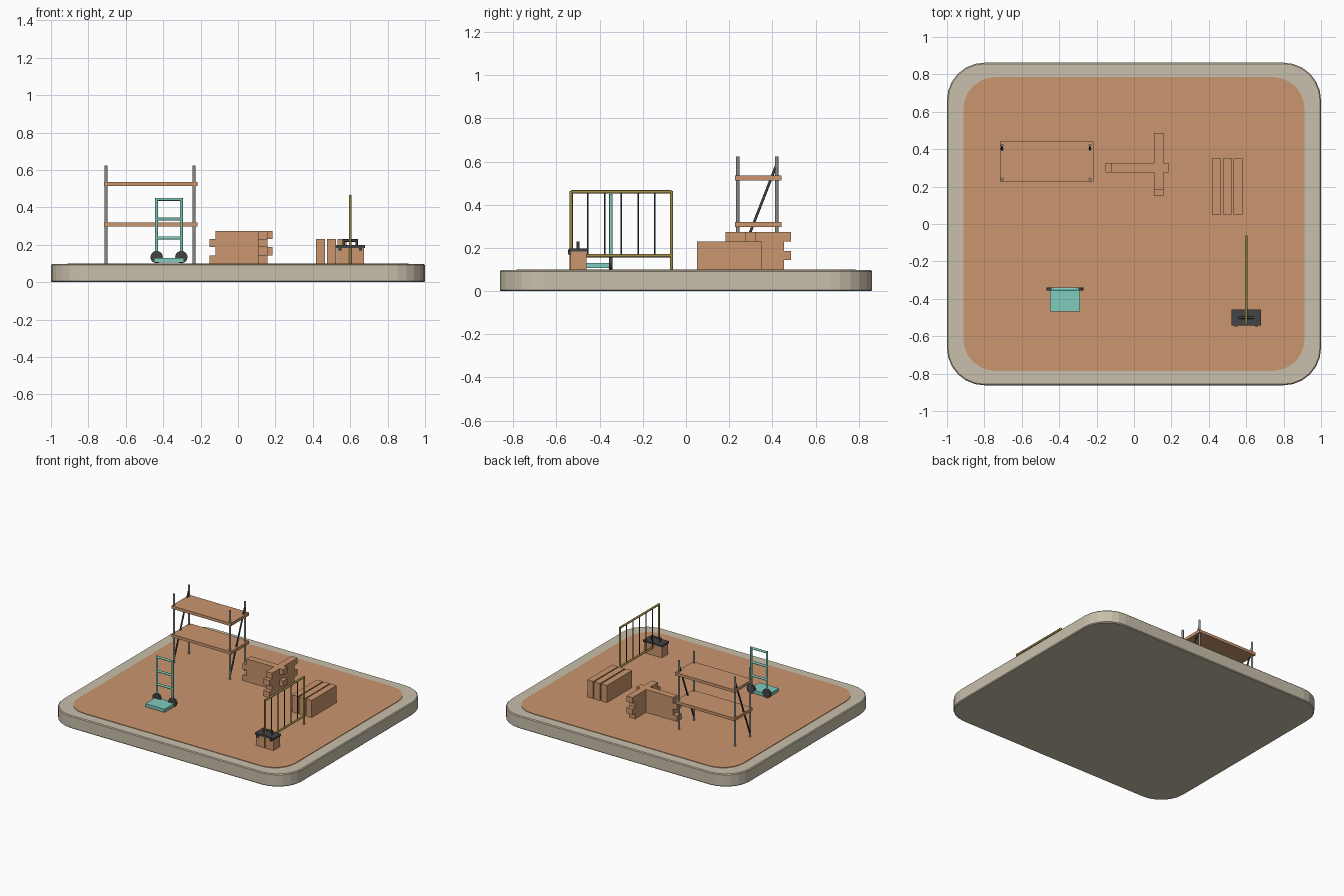
import bpy, bmesh, math
from mathutils import Vector

if "Cube" in bpy.data.objects:
    bpy.data.objects.remove(bpy.data.objects["Cube"])


def srgb(r, g, b):
    f = lambda c: c / 12.92 if c <= 0.04045 else ((c + 0.055) / 1.055) ** 2.4
    return tuple(f(c / 255) for c in (r, g, b)) + (1.0,)


def mat(name, *rgb):
    m = bpy.data.materials.new(name)
    m.diffuse_color = srgb(*rgb)
    m.use_nodes = True
    m.node_tree.nodes["Principled BSDF"].inputs["Base Color"].default_value = m.diffuse_color
    return m


STONE = mat("pale stone", 201, 192, 172)
CLAY = mat("clay brown", 202, 150, 110)
STEEL = mat("grey steel", 142, 142, 136)
TEAL = mat("teal", 126, 204, 188)
BLACK = mat("charcoal", 68, 68, 70)
BRASS = mat("dull brass", 156, 138, 70)


def finish(name, bm, m, smooth=False):
    bmesh.ops.recalc_face_normals(bm, faces=bm.faces)
    me = bpy.data.meshes.new(name)
    bm.to_mesh(me)
    bm.free()
    me.materials.append(m)
    ob = bpy.data.objects.new(name, me)
    bpy.context.collection.objects.link(ob)
    if smooth:
        bpy.ops.object.select_all(action='DESELECT')
        ob.select_set(True)
        bpy.context.view_layer.objects.active = ob
        bpy.ops.object.shade_smooth_by_angle(angle=math.radians(50))
    return ob


def boxes(name, m, *ranges):
    """Each range is (x0, x1, y0, y1, z0, z1)."""
    bm = bmesh.new()
    for x0, x1, y0, y1, z0, z1 in ranges:
        vs = bmesh.ops.create_cube(bm, size=1)['verts']
        for v in vs:
            v.co = ((x0 + x1) / 2 + v.co.x * (x1 - x0),
                    (y0 + y1) / 2 + v.co.y * (y1 - y0),
                    (z0 + z1) / 2 + v.co.z * (z1 - z0))
    return finish(name, bm, m)


def rods(name, m, r, *ends, sides=10):
    """Each end pair is (start, finish) of a round bar."""
    bm = bmesh.new()
    for a, b in ends:
        a, b = Vector(a), Vector(b)
        vs = bmesh.ops.create_cone(bm, cap_ends=True, segments=sides, radius1=r,
                                   radius2=r, depth=(b - a).length)['verts']
        q = (b - a).to_track_quat('Z', 'Y')
        for v in vs:
            v.co = q @ v.co + (a + b) / 2
    return finish(name, bm, m, True)


def slab(name, m, hx, hy, r, z0, z1, bevel=0.0, seg=6):
    """Rounded rectangle plate with an optional edge chamfer."""
    bm = bmesh.new()
    pts = []
    for k, (sx, sy) in enumerate(((1, 1), (-1, 1), (-1, -1), (1, -1))):
        for i in range(seg + 1):
            t = (k + i / seg) * math.pi / 2
            pts.append((sx * (hx - r) + r * math.cos(t), sy * (hy - r) + r * math.sin(t)))
    face = bm.faces.new([bm.verts.new((x, y, z0)) for x, y in pts])
    ext = bmesh.ops.extrude_face_region(bm, geom=[face])['geom']
    for v in ext:
        if isinstance(v, bmesh.types.BMVert):
            v.co.z = z1
    if bevel:
        rims = [e for e in bm.edges if abs(e.verts[0].co.z - e.verts[1].co.z) < 1e-6]
        bmesh.ops.bevel(bm, geom=rims, offset=bevel, segments=1, affect='EDGES')
    return finish(name, bm, m)


# Ground platform
slab("platform_base", STONE, 1.0, 0.8625, 0.2, 0.0, 0.097, bevel=0.006)
slab("floor_panel", CLAY, 0.912, 0.785, 0.17, 0.09, 0.101)
F = 0.1

# Scaffold: four posts, two decks, two diagonal braces
PX, PY = (-0.705, -0.235), (0.24, 0.42)
rods("scaffold_posts", STEEL, 0.008, *[((x, y, F), (x, y, 0.623)) for x in PX for y in PY])
boxes("scaffold_decks", CLAY, *[(-0.717, -0.217, 0.226, 0.442, z, z + 0.022)
                                for z in (0.298, 0.513)])
rods("scaffold_braces", BLACK, 0.006, *[((x, 0.24, 0.125), (x, 0.419, 0.585)) for x in PX])

# Hand truck: frame, rungs, toe plate, wheels
TX, TY = (-0.435, -0.303), -0.348
rods("truck_frame", TEAL, 0.008,
     *[((x, TY, 0.104), (x, TY, 0.45)) for x in TX],
     *[((TX[0], TY, z), (TX[1], TY, z)) for z in (0.236, 0.337, 0.443)])
boxes("truck_toe_plate", TEAL, (-0.45, -0.288, -0.467, -0.342, 0.106, 0.13))
rods("truck_wheels", BLACK, 0.033,
     *[((x, TY - 0.008, 0.134), (x, TY + 0.008, 0.134)) for x in TX], sides=20)

# Crossing brick walls with alternating staggered courses
H = 0.0435
courses_x, courses_y = [], []
for i in range(4):
    s = 0.0325 * (i % 2)
    z0, z1 = F + i * H, F + (i + 1) * H
    courses_x.append((-0.153 + s, 0.153 + s, 0.275, 0.325, z0, z1))
    courses_y.append((0.107, 0.157, 0.15 + s, 0.455 + s, z0, z1))
boxes("brick_wall_long", CLAY, *courses_x)
boxes("brick_wall_cross", CLAY, *courses_y)

# Three upright slabs
boxes("stacked_slabs", CLAY, *[(x, x + 0.049, 0.052, 0.351, F, 0.231)
                               for x in (0.417, 0.475, 0.532)])

# Barrier: brass frame with thin dark bars
BX, Y0, Y1, Z0, Z1 = 0.6, -0.532, -0.067, 0.164, 0.46
rods("barrier_frame", BRASS, 0.0075,
     *[((BX, y, F), (BX, y, Z1 + 0.005)) for y in (Y0, Y1)],
     *[((BX, Y0, z), (BX, Y1, z)) for z in (Z0, Z1)])
rods("barrier_bars", BLACK, 0.0035,
     *[((BX, Y0 + (Y1 - Y0) * i / 6, Z0), (BX, Y0 + (Y1 - Y0) * i / 6, Z1))
       for i in range(1, 6)], sides=8)

# Toolbox: body, lid, latches, handle
boxes("toolbox_body", CLAY, (0.526, 0.674, -0.536, -0.462, F, 0.187))
boxes("toolbox_lid", BLACK, (0.52, 0.68, -0.542, -0.456, 0.184, 0.198))
boxes("toolbox_latches", BLACK, *[(x - 0.008, x + 0.008, -0.547, -0.534, 0.17, 0.193)
                                  for x in (0.545, 0.655)])
rods("toolbox_handle", BLACK, 0.007,
     ((0.566, -0.5, 0.195), (0.566, -0.5, 0.229)),
     ((0.634, -0.5, 0.195), (0.634, -0.5, 0.229)),
     ((0.559, -0.5, 0.223), (0.641, -0.5, 0.223)))
